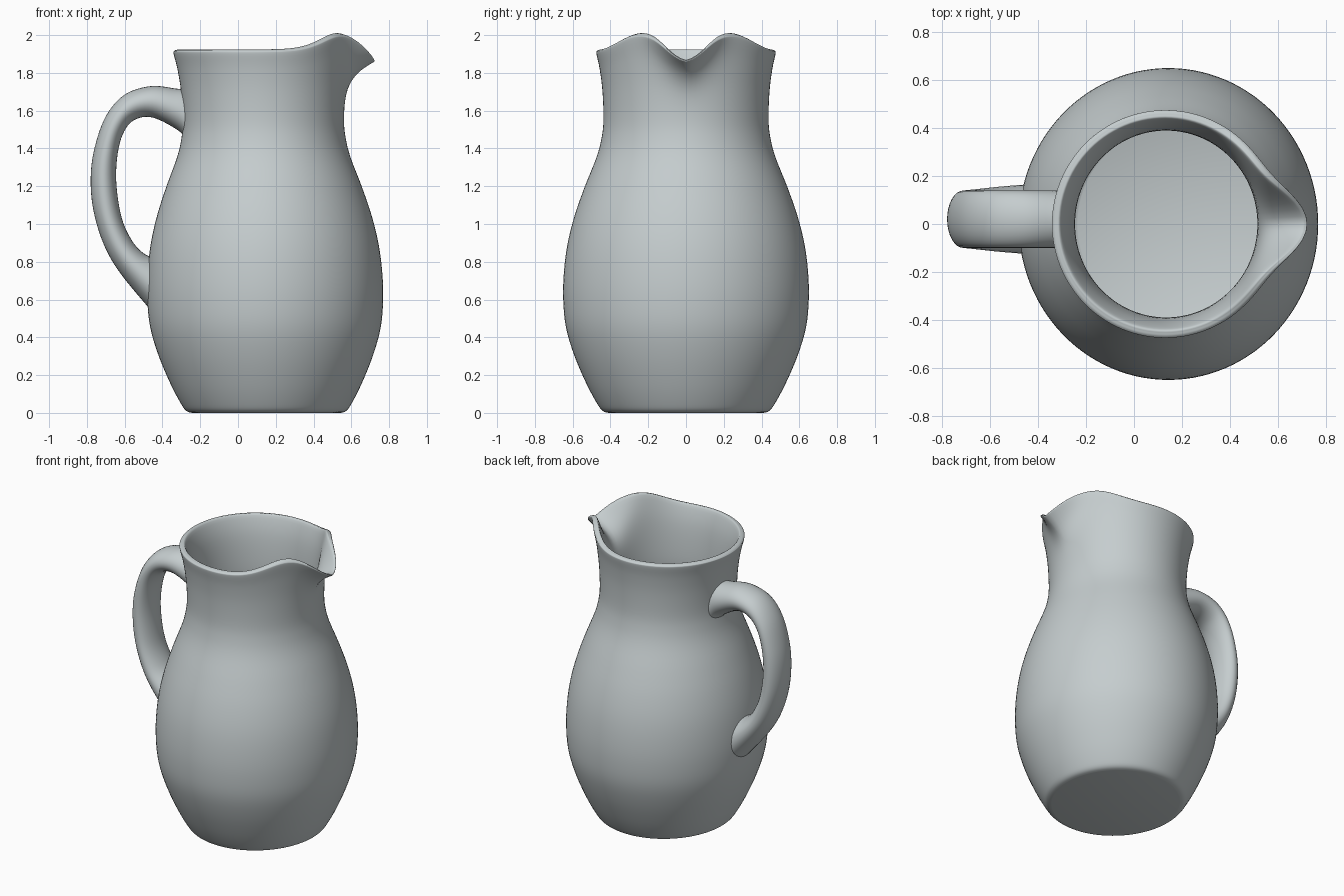
import bpy, bmesh, math
from mathutils import Vector

cube = bpy.data.objects.get("Cube")
if cube:
    bpy.data.objects.remove(cube, do_unlink=True)

# Single glazed grey material
glaze = bpy.data.materials.new("pale grey glaze")
glaze.use_nodes = True
glaze.diffuse_color = (0.56, 0.61, 0.62, 1)
glaze.node_tree.nodes["Principled BSDF"].inputs["Base Color"].default_value = glaze.diffuse_color

WALL = 0.047
RIM_Z = 1.92
TAU = 2 * math.pi


def smooth_path(points, steps):
    """Catmull-Rom curve through a list of equal-length tuples."""
    pts = [Vector(p) for p in points]
    out = []
    for i in range(len(pts) - 1):
        b, c = pts[i], pts[i + 1]
        a, d = pts[max(i - 1, 0)], pts[min(i + 2, len(pts) - 1)]
        for k in range(steps):
            t = k / steps
            out.append(b + (c - a) * (t / 2)
                       + (a * 2 - b * 5 + c * 4 - d) * (t * t / 2)
                       + (b * 3 - a - c * 3 + d) * (t ** 3 / 2))
    return out + [pts[-1]]


def skin_rings(name, rings):
    """Join rings of points into a closed, capped, smooth object."""
    bm = bmesh.new()
    loops = [[bm.verts.new(p) for p in ring] for ring in rings]
    n = len(loops[0])
    for low, high in zip(loops, loops[1:]):
        for i in range(n):
            j = (i + 1) % n
            bm.faces.new((low[i], low[j], high[j], high[i]))
    bm.faces.new(loops[0])
    bm.faces.new(loops[-1])
    bmesh.ops.recalc_face_normals(bm, faces=bm.faces)
    mesh = bpy.data.meshes.new(name)
    bm.to_mesh(mesh)
    bm.free()
    obj = bpy.data.objects.new(name, mesh)
    bpy.context.collection.objects.link(obj)
    mesh.materials.append(glaze)
    bpy.ops.object.select_all(action='DESELECT')
    obj.select_set(True)
    bpy.context.view_layer.objects.active = obj
    bpy.ops.object.shade_smooth_by_angle(angle=math.radians(50))
    return obj


def bump(angle, centre, width):
    return math.exp(-((angle - centre) / width) ** 2)


def jug_point(r, z, a):
    """Lathe point, pulled out and lifted near the rim to form the spout."""
    deg = abs(math.degrees(a))
    t = max(0, (z - 1.45) / (RIM_Z - 1.45))
    r += 0.128 * bump(deg, 0, 18) * t ** 5
    lift = 0.085 * bump(deg, 30, 25) - 0.075 * bump(deg, 0, 13)
    stretch = 0.96 + 0.037 * (z / RIM_Z) ** 4
    return (0.15 - 0.01 * z + r * stretch * math.cos(a),
            r * math.sin(a), z + lift * t ** 2)


# Jug body: outer wall, rounded rim, inner wall and floor (radius, height)
outer = [(0.41, 0), (0.44, 0.01), (0.468, 0.045), (0.525, 0.15), (0.59, 0.3),
         (0.635, 0.45), (0.65, 0.6), (0.646, 0.75), (0.626, 0.9),
         (0.588, 1.05), (0.535, 1.2), (0.475, 1.35), (0.448, 1.45),
         (0.437, 1.55), (0.442, 1.7), (0.457, 1.82), (0.474, 1.9)]
rim = [(0.472, 1.915), (0.457, 1.922), (0.438, 1.914)]
inner = [(r - WALL, z) for r, z in reversed(outer) if 0.1 < z < 1.85]
floor = [(0.43, 0.08), (0.4, 0.06)]
profile = smooth_path(outer + rim + inner + floor, 4)
SEGMENTS = 112
angles = [TAU * i / SEGMENTS - math.pi for i in range(SEGMENTS)]
skin_rings("jug_body", [[jug_point(r, z, a) for a in angles] for r, z in profile])

# Handle: outer edge x, z, inner edge x, z, half width
handle = [(-0.265, 1.71, -0.265, 1.42, 0.12), (-0.33, 1.717, -0.31, 1.49, 0.12),
          (-0.46, 1.73, -0.45, 1.563, 0.12), (-0.6, 1.685, -0.55, 1.55, 0.12),
          (-0.7, 1.57, -0.61, 1.475, 0.12), (-0.76, 1.4, -0.64, 1.35, 0.12),
          (-0.78, 1.24, -0.643, 1.2, 0.12), (-0.765, 1.07, -0.615, 1.03, 0.122),
          (-0.71, 0.89, -0.56, 0.91, 0.128), (-0.62, 0.735, -0.5, 0.845, 0.136),
          (-0.45, 0.53, -0.445, 0.82, 0.145)]
HANDLE_Y = 0.02
rings = []
for ox, oz, ix, iz, half in smooth_path(handle, 6):
    mid = Vector(((ox + ix) / 2, HANDLE_Y, (oz + iz) / 2))
    across = Vector(((ox - ix) / 2, 0, (oz - iz) / 2))
    rings.append([mid + across * math.cos(TAU * k / 32)
                  + Vector((0, half, 0)) * math.sin(TAU * k / 32) for k in range(32)])
skin_rings("handle", rings)
